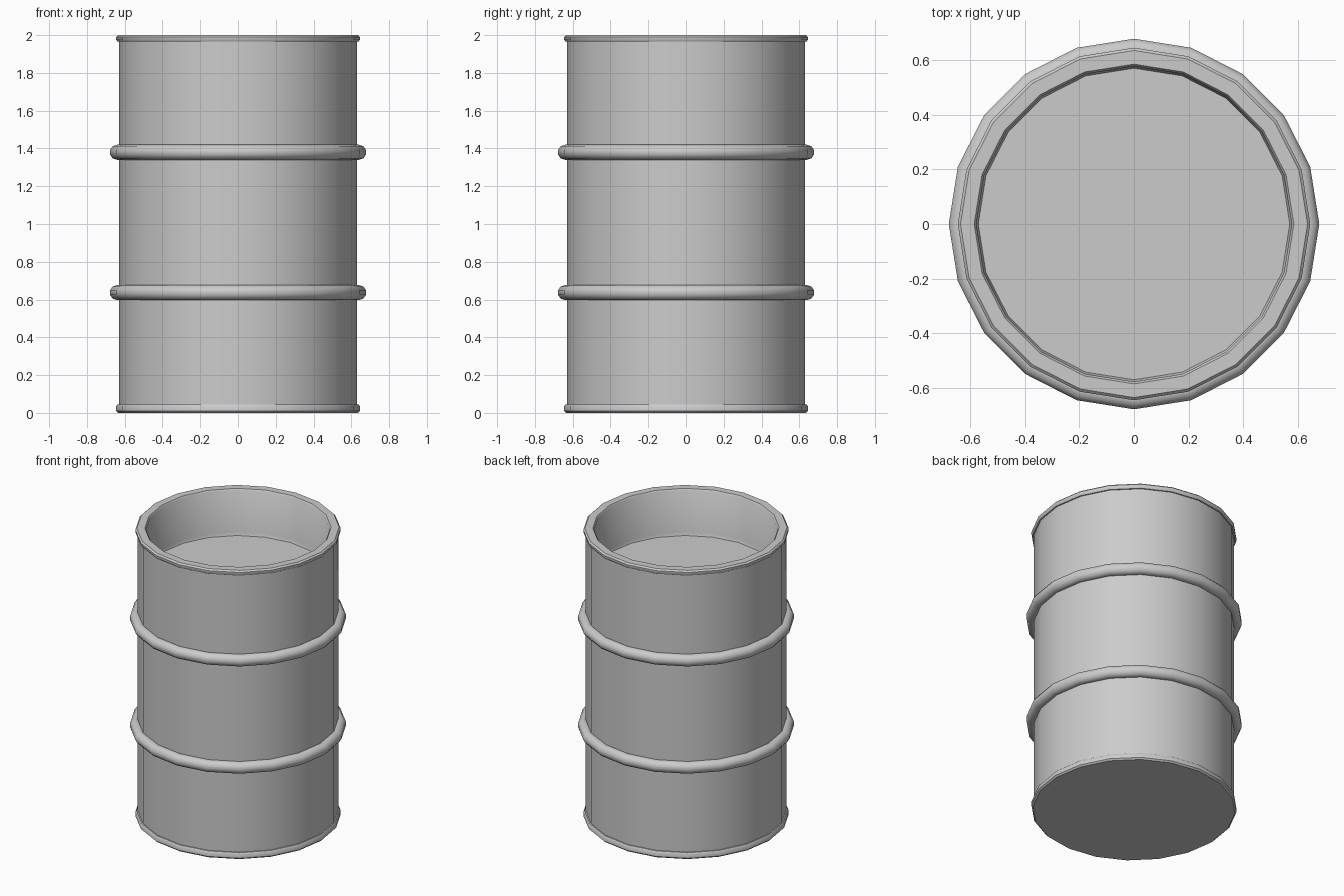
import bpy, math

SIDES = 20
cube = bpy.data.objects.get("Cube")
if cube:
    bpy.data.objects.remove(cube, do_unlink=True)

steel = bpy.data.materials.new("grey_steel")
steel.use_nodes = True
grey = (0.6, 0.6, 0.6, 1)
steel.diffuse_color = grey
steel.node_tree.nodes["Principled BSDF"].inputs["Base Color"].default_value = grey


def lathe(name, profile, closed=False, smooth_angle=40):
    """Spin (radius, height) points about z; open ends are capped."""
    verts, faces, n = [], [], len(profile)
    for r, z in profile:
        for i in range(SIDES):
            a = math.tau * i / SIDES
            verts.append((r * math.cos(a), r * math.sin(a), z))
    for j in range(n if closed else n - 1):
        k = (j + 1) % n
        for i in range(SIDES):
            m = (i + 1) % SIDES
            faces.append((j * SIDES + i, j * SIDES + m, k * SIDES + m, k * SIDES + i))
    if not closed:
        faces.append(tuple(reversed(range(SIDES))))
        faces.append(tuple(range((n - 1) * SIDES, n * SIDES)))
    mesh = bpy.data.meshes.new(name)
    mesh.from_pydata(verts, [], faces)
    mesh.materials.append(steel)
    obj = bpy.data.objects.new(name, mesh)
    bpy.context.collection.objects.link(obj)
    bpy.ops.object.select_all(action='DESELECT')
    obj.select_set(True)
    bpy.context.view_layer.objects.active = obj
    bpy.ops.object.shade_smooth_by_angle(angle=math.radians(smooth_angle))
    return obj


# Drum shell: flat base, bottom lip, wall, top rim, inner wall and sunken lid
lathe("drum_shell", [
    (0.635, 0), (0.645, 0.01), (0.645, 0.035), (0.638, 0.045), (0.63, 0.045),
    (0.63, 1.965), (0.638, 1.965), (0.645, 1.975), (0.645, 1.99), (0.635, 2.0),
    (0.585, 2.0), (0.577, 1.99), (0.577, 1.70), (0.57, 1.68),
])

# Two rolled hoops around the wall
for name, height in (("lower_hoop", 0.637), ("upper_hoop", 1.38)):
    ring = [(0.64 + 0.04 * math.cos(a), height + 0.04 * math.sin(a))
            for a in (math.tau * (i + 0.5) / 10 for i in range(10))]
    lathe(name, ring, closed=True)
